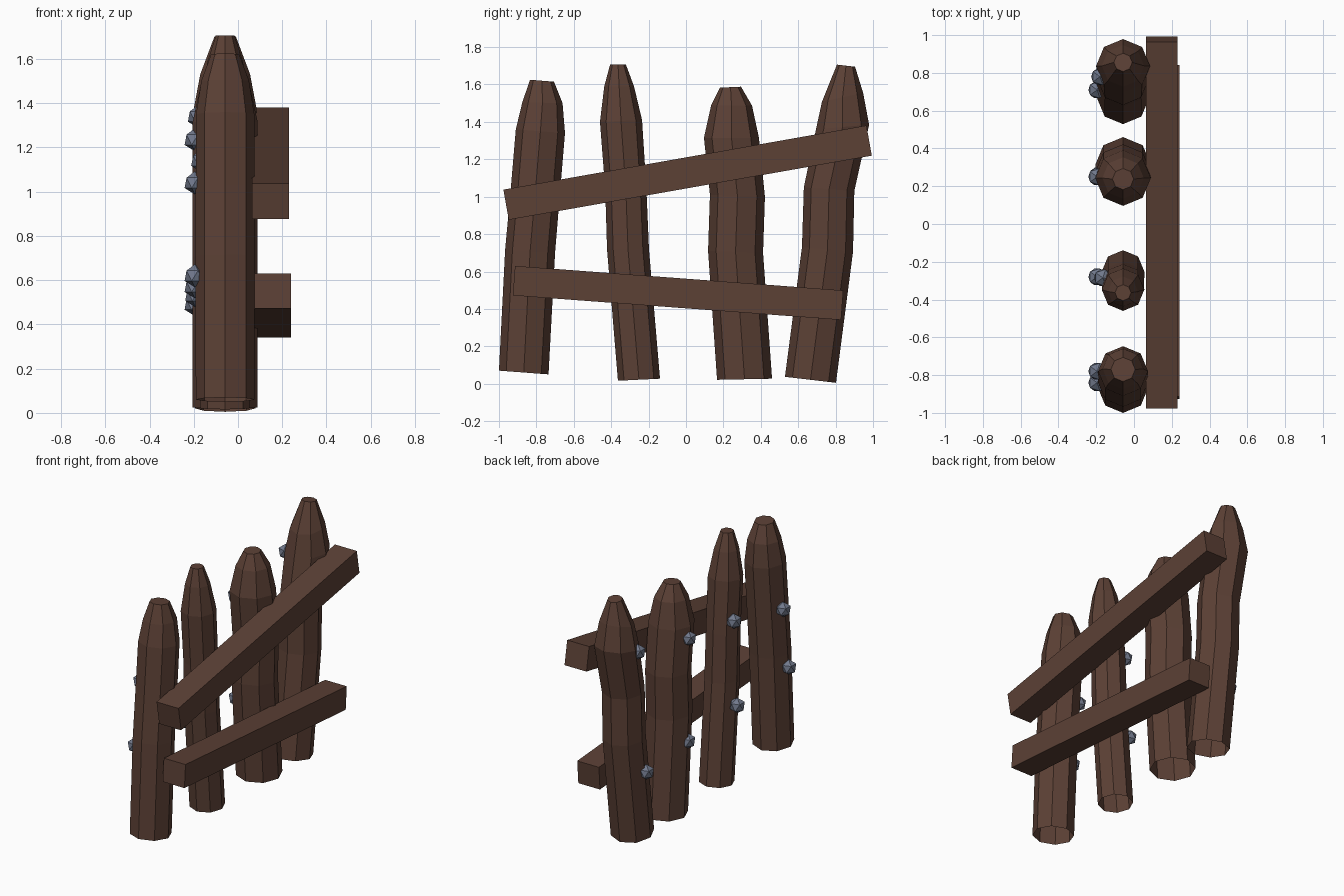
import bpy, bmesh, math
from mathutils import Vector, Matrix

if "Cube" in bpy.data.objects:
    bpy.data.objects.remove(bpy.data.objects["Cube"])


def material(name, rgb):
    m = bpy.data.materials.new(name)
    m.diffuse_color = (*rgb, 1)
    m.use_nodes = True
    m.node_tree.nodes["Principled BSDF"].inputs["Base Color"].default_value = m.diffuse_color
    return m


WOOD = material("dark brown wood", (0.107, 0.052, 0.036))
IRON = material("blue grey iron", (0.165, 0.19, 0.26))


def finish(bm, name, mat):
    me = bpy.data.meshes.new(name)
    bm.to_mesh(me)
    bm.free()
    me.materials.append(mat)
    ob = bpy.data.objects.new(name, me)
    bpy.context.collection.objects.link(ob)


POST_X = -0.058


def post(name, rings):
    """Octagonal crooked post; each ring is (left y, left z, right y, right z). Open below."""
    bm = bmesh.new()
    loops = []
    for yl, zl, yr, zr in rings:
        c = Vector((POST_X, (yl + yr) / 2, (zl + zr) / 2))
        h = Vector((0, (yr - yl) / 2, (zr - zl) / 2))
        xr = Vector((h.length, 0, 0))
        loops.append([bm.verts.new(c + xr * math.cos(a) + h * math.sin(a))
                      for a in (i * math.pi / 4 for i in range(8))])
    for lo, hi in zip(loops, loops[1:]):
        for i in range(8):
            j = (i + 1) % 8
            bm.faces.new((lo[i], lo[j], hi[j], hi[i]))
    bm.faces.new(loops[-1])
    finish(bm, name, WOOD)


def rail(name, a, b, height, x0, x1):
    """Plank between two (y, z) centre points."""
    a, b = Vector((0, *a)), Vector((0, *b))
    d = b - a
    bm = bmesh.new()
    bmesh.ops.create_cube(bm, size=1)
    bmesh.ops.scale(bm, vec=(x1 - x0, d.length, height), verts=bm.verts)
    bmesh.ops.rotate(bm, matrix=Matrix.Rotation(math.atan2(d.z, d.y), 3, 'X'), verts=bm.verts)
    bmesh.ops.translate(bm, vec=(a + b) / 2 + Vector(((x0 + x1) / 2, 0, 0)), verts=bm.verts)
    finish(bm, name, WOOD)


# Posts, from front to back
post("post_1", [(-1.0, .07, -.735, .05), (-.967, .717, -.70, .70), (-.938, 1.03, -.672, 1.04),
                (-.91, 1.36, -.647, 1.34), (-.875, 1.505, -.66, 1.50), (-.834, 1.625, -.706, 1.615)])
post("post_2", [(-.364, .016, -.139, .027), (-.422, .717, -.198, .72), (-.432, 1.04, -.212, 1.05),
                (-.46, 1.40, -.235, 1.41), (-.437, 1.59, -.278, 1.59), (-.406, 1.706, -.321, 1.706)])
post("post_3", [(.166, .021, .46, .027), (.118, .71, .412, .70), (.128, 1.01, .422, 1.0),
                (.096, 1.315, .39, 1.315), (.134, 1.487, .353, 1.487), (.182, 1.583, .294, 1.588)])
post("post_4", [(.529, .037, .802, .005), (.62, .73, .893, .706), (.63, 1.05, .90, 1.03),
                (.695, 1.36, .979, 1.385), (.727, 1.508, .947, 1.555), (.807, 1.706, .904, 1.695)])

# Two crooked rails
rail("upper_rail", (-.962, .957), (.979, 1.30), .164, .063, .23)
rail("lower_rail", (-.92, .551), (.835, .42), .158, .075, .24)

# Lumpy nail heads on the far side of each post
for n, (x, y, z) in enumerate([
        (-.195, -.78, 1.04), (-.165, -.285, 1.14), (-.195, .25, 1.235), (-.18, .78, 1.34),
        (-.195, -.84, .62), (-.195, -.28, .57), (-.192, .255, .53), (-.195, .71, .49)], 1):
    bm = bmesh.new()
    bmesh.ops.create_icosphere(bm, subdivisions=1, radius=.052)
    bmesh.ops.translate(bm, vec=(x, y, z), verts=bm.verts)
    finish(bm, f"nail_head_{n}", IRON)
